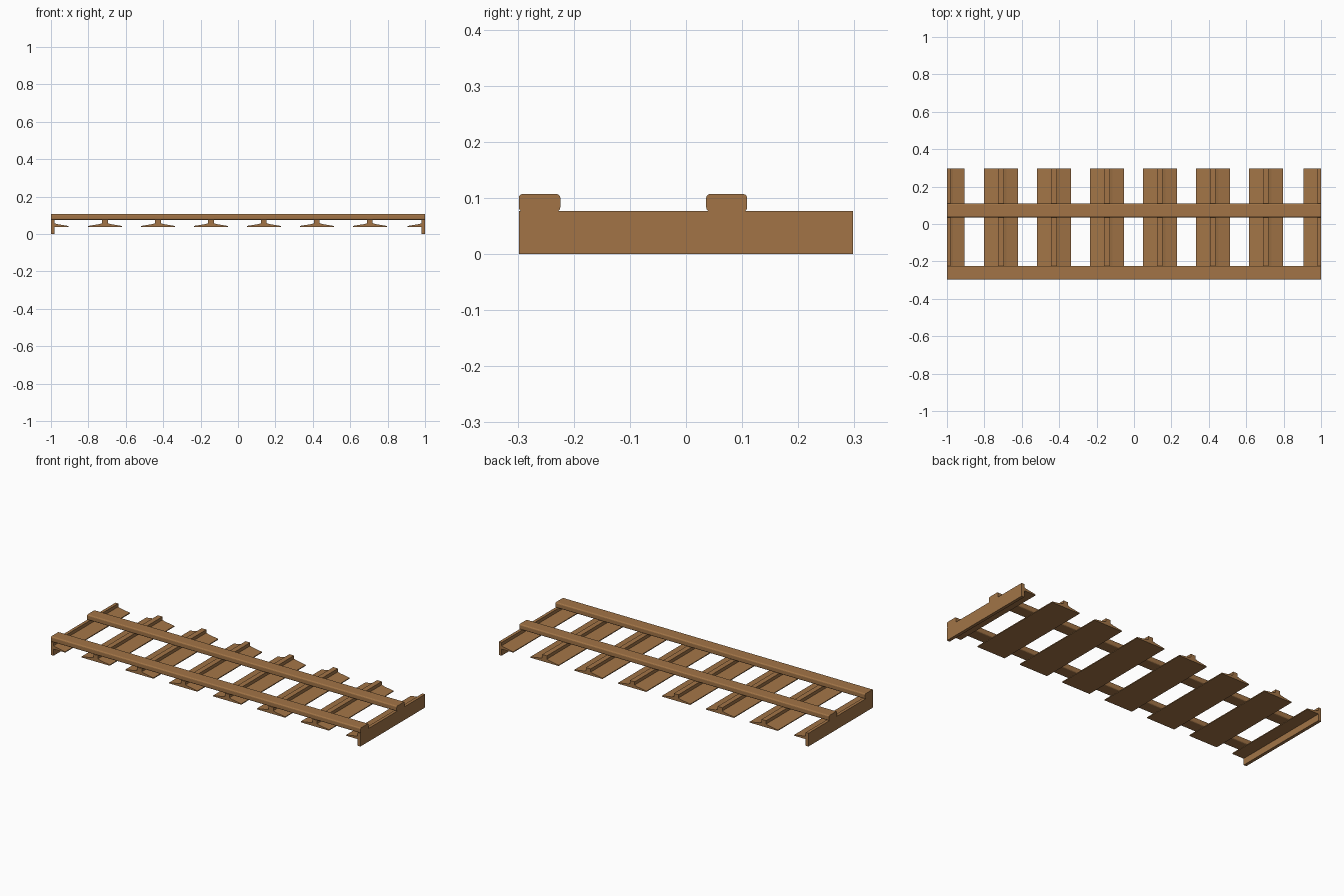
import bpy, bmesh, math

if "Cube" in bpy.data.objects:
    bpy.data.objects.remove(bpy.data.objects["Cube"])

wood = bpy.data.materials.new("brown")
wood.diffuse_color = (0.36, 0.175, 0.062, 1)
wood.use_nodes = True
wood.node_tree.nodes["Principled BSDF"].inputs["Base Color"].default_value = wood.diffuse_color


def extrude_profile(name, pts, axis, a, b):
    """Closed 2D profile swept along x (pts = y,z) or y (pts = x,z)."""
    bm = bmesh.new()
    co = (lambda p, t: (t, p[0], p[1])) if axis == 'x' else (lambda p, t: (p[0], t, p[1]))
    start = [bm.verts.new(co(p, a)) for p in pts]
    end = [bm.verts.new(co(p, b)) for p in pts]
    n = len(pts)
    bm.faces.new(start)
    bm.faces.new(end[::-1])
    for i in range(n):
        j = (i + 1) % n
        bm.faces.new((start[i], end[i], end[j], start[j]))
    bmesh.ops.recalc_face_normals(bm, faces=bm.faces)
    me = bpy.data.meshes.new(name)
    bm.to_mesh(me)
    bm.free()
    me.materials.append(wood)
    ob = bpy.data.objects.new(name, me)
    bpy.context.collection.objects.link(ob)
    return ob


def rounded_rect(x0, x1, z0, z1, r, seg=3):
    pts = []
    for k, (cx, cz) in enumerate([(x1 - r, z1 - r), (x0 + r, z1 - r),
                                  (x0 + r, z0 + r), (x1 - r, z0 + r)]):
        for s in range(seg + 1):
            t = math.pi / 2 * (k + s / seg)
            pts.append((cx + r * math.cos(t), cz + r * math.sin(t)))
    return pts


# Two long rails with softened edges
for name, y0, y1 in (("front_rail", -0.298, -0.224), ("middle_rail", 0.036, 0.109)):
    extrude_profile(name, rounded_rect(y0, y1, 0.076, 0.107, 0.007), 'x', -1, 1)

# Cross ties: inverted T with a sloping foot
half = [(0.091, 0.038), (0.091, 0.043), (0.03, 0.053), (0.015, 0.058), (0.015, 0.077)]
for i in range(6):
    c = -0.711 + i * 0.2832
    prof = [(c + x, z) for x, z in half] + [(c - x, z) for x, z in reversed(half)]
    extrude_profile("cross_tie", prof, 'y', -0.298, 0.298)

# End plates reaching the ground, with a half foot on the inner side
end = [(1, 0), (1, 0.077), (0.982, 0.077), (0.982, 0.058), (0.968, 0.053),
       (0.907, 0.043), (0.907, 0.038), (0.982, 0.038), (0.982, 0)]
for name, s in (("left_end_plate", -1), ("right_end_plate", 1)):
    extrude_profile(name, [(s * x, z) for x, z in end], 'y', -0.298, 0.298)
